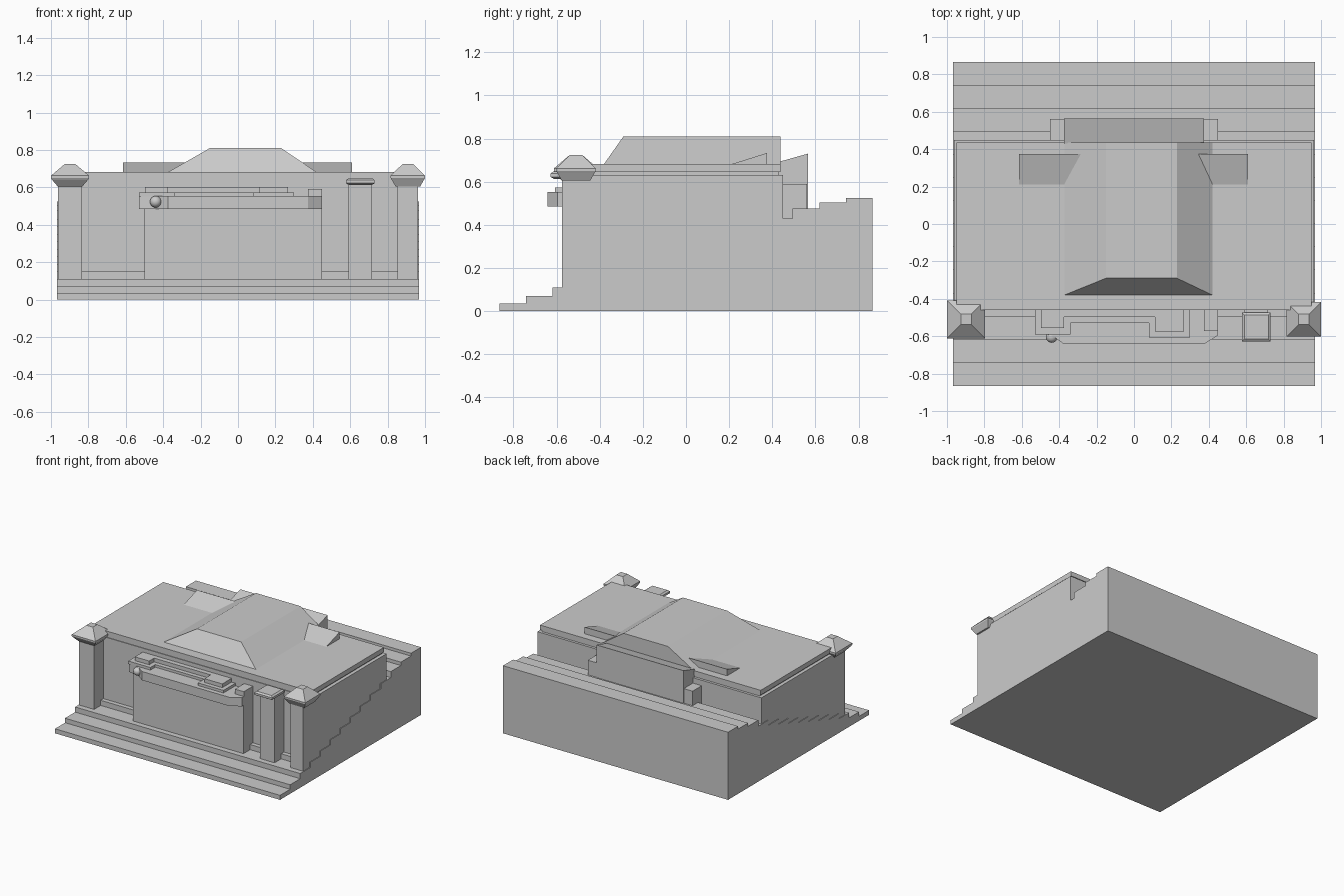
import bpy
import bmesh
from mathutils import Vector

if "Cube" in bpy.data.objects:
    bpy.data.objects.remove(bpy.data.objects["Cube"], do_unlink=True)

stone = bpy.data.materials.new("light_grey_stone")
stone.use_nodes = True
GREY = (0.6, 0.6, 0.6, 1)
stone.diffuse_color = GREY
stone.node_tree.nodes["Principled BSDF"].inputs["Base Color"].default_value = GREY


def finish(name, bm):
    """Turn a bmesh into a named object with the stone material."""
    bmesh.ops.recalc_face_normals(bm, faces=bm.faces)
    mesh = bpy.data.meshes.new(name)
    bm.to_mesh(mesh)
    bm.free()
    mesh.materials.append(stone)
    obj = bpy.data.objects.new(name, mesh)
    bpy.context.collection.objects.link(obj)
    return obj


def extrude(name, points, offset):
    """Extrude a closed outline of 3D points along an offset."""
    bm = bmesh.new()
    face = bm.faces.new([bm.verts.new(p) for p in points])
    result = bmesh.ops.extrude_face_region(bm, geom=[face], use_keep_orig=True)
    moved = [v for v in result["geom"] if isinstance(v, bmesh.types.BMVert)]
    bmesh.ops.translate(bm, verts=moved, vec=Vector(offset))
    return finish(name, bm)


def side_profile(name, yz, x0, x1):
    return extrude(name, [(x0, y, z) for y, z in yz], (x1 - x0, 0, 0))


def plan(name, xy, z0, z1):
    return extrude(name, [(x, y, z0) for x, y in xy], (0, 0, z1 - z0))


def box(name, x0, x1, y0, y1, z0, z1):
    return plan(name, [(x0, y0), (x1, y0), (x1, y1), (x0, y1)], z0, z1)


def loft(name, rings):
    """Stack rectangles (x0, x1, y0, y1, z) into a closed solid."""
    bm = bmesh.new()
    loops = [[bm.verts.new(p) for p in
              ((a, c, z), (b, c, z), (b, d, z), (a, d, z))]
             for a, b, c, d, z in rings]
    bm.faces.new(loops[0])
    bm.faces.new(loops[-1])
    for low, high in zip(loops, loops[1:]):
        for i in range(4):
            j = (i + 1) % 4
            bm.faces.new((low[i], low[j], high[j], high[i]))
    return finish(name, bm)


def square_loft(name, cx, cy, sections):
    return loft(name, [(cx - r, cx + r, cy - r, cy + r, z) for r, z in sections])


# Stepped ground, rising from front to back
HALF_X, HALF_Y = 0.967, 0.865
heights = [0.035, 0.07] + [0.11 + 0.04 * i for i in range(9)] + [0.477, 0.503, 0.525]
tread = 2 * HALF_Y / len(heights)
profile = [(-HALF_Y, 0)]
for i, h in enumerate(heights):
    profile += [(-HALF_Y + i * tread, h), (-HALF_Y + (i + 1) * tread, h)]
profile.append((HALF_Y, 0))
side_profile("stepped_ground", profile, -HALF_X, HALF_X)

# Main walls and flat roof
box("main_walls", -0.962, 0.962, -0.46, 0.45, 0.01, 0.632)
box("roof_joint", -0.935, 0.935, -0.455, 0.43, 0.62, 0.65)
box("roof_slab", -0.948, 0.948, -0.46, 0.437, 0.645, 0.682)

# Raised roof with sloping sides and front, upright at the back
loft("raised_roof", [(-0.385, 0.43, -0.385, 0.437, 0.675),
                     (-0.15, 0.23, -0.29, 0.437, 0.81)])

# Wedge dormers either side of the raised roof
wedge = [(0.19, 0.675), (0.375, 0.675), (0.375, 0.733)]
side_profile("right_dormer", wedge, -0.615, -0.25)
side_profile("left_dormer", wedge, 0.3, 0.61)

# Rear projection with low shoulders
side_profile("rear_projection",
             [(0.43, 0.43), (0.565, 0.43), (0.565, 0.73), (0.43, 0.692)],
             -0.375, 0.375)
box("rear_shoulders", -0.45, 0.45, 0.44, 0.562, 0.43, 0.59)

# Corner pillars with pointed caps
for side, cx in (("right", -0.898), ("left", 0.908)):
    half = 0.064 if side == "right" else 0.054
    cap = 0.102 if side == "right" else 0.092
    box(side + "_pillar", cx - half, cx + half, -0.575, -0.445, 0.05, 0.61)
    square_loft(side + "_pillar_cap", cx, -0.51,
                [(0.066, 0.605), (cap - 0.006, 0.64), (cap, 0.65),
                 (cap, 0.662), (0.028, 0.725)])

# Inner pillar with a thin bevelled cap
box("inner_pillar", 0.592, 0.717, -0.575, -0.45, 0.08, 0.62)
square_loft("inner_pillar_cap", 0.654, -0.55,
            [(0.062, 0.613), (0.077, 0.622), (0.077, 0.638), (0.064, 0.648)])

# Entrance block and its bowed canopy
box("entrance_block", -0.5, 0.45, -0.575, -0.45, 0.08, 0.49)
plan("entrance_canopy",
     [(-0.53, -0.45), (-0.53, -0.58), (-0.44, -0.595), (-0.375, -0.642),
      (0.375, -0.642), (0.45, -0.595), (0.45, -0.45)], 0.485, 0.553)
box("canopy_end_block", 0.375, 0.45, -0.572, -0.45, 0.54, 0.59)


# Two-tier parapet above the canopy, the upper tier set in
def parapet(name, d, z0, z1):
    plan(name, [(-0.53 + d, -0.45), (-0.53 + d, -0.59 + d), (-0.34 - d, -0.59 + d),
                (-0.34 - d, -0.53 + d), (0.08 + d, -0.53 + d), (0.08 + d, -0.607 + d),
                (0.3 - d, -0.607 + d), (0.3 - d, -0.45)], z0, z1)


parapet("parapet_lower", 0, 0.55, 0.573)
parapet("parapet_upper", 0.033, 0.57, 0.602)

# Round lamp on the canopy
bm = bmesh.new()
bmesh.ops.create_uvsphere(bm, u_segments=20, v_segments=12, radius=0.031)
bmesh.ops.translate(bm, verts=bm.verts, vec=(-0.44, -0.604, 0.523))
lamp = finish("round_lamp", bm)
for poly in lamp.data.polygons:
    poly.use_smooth = True
